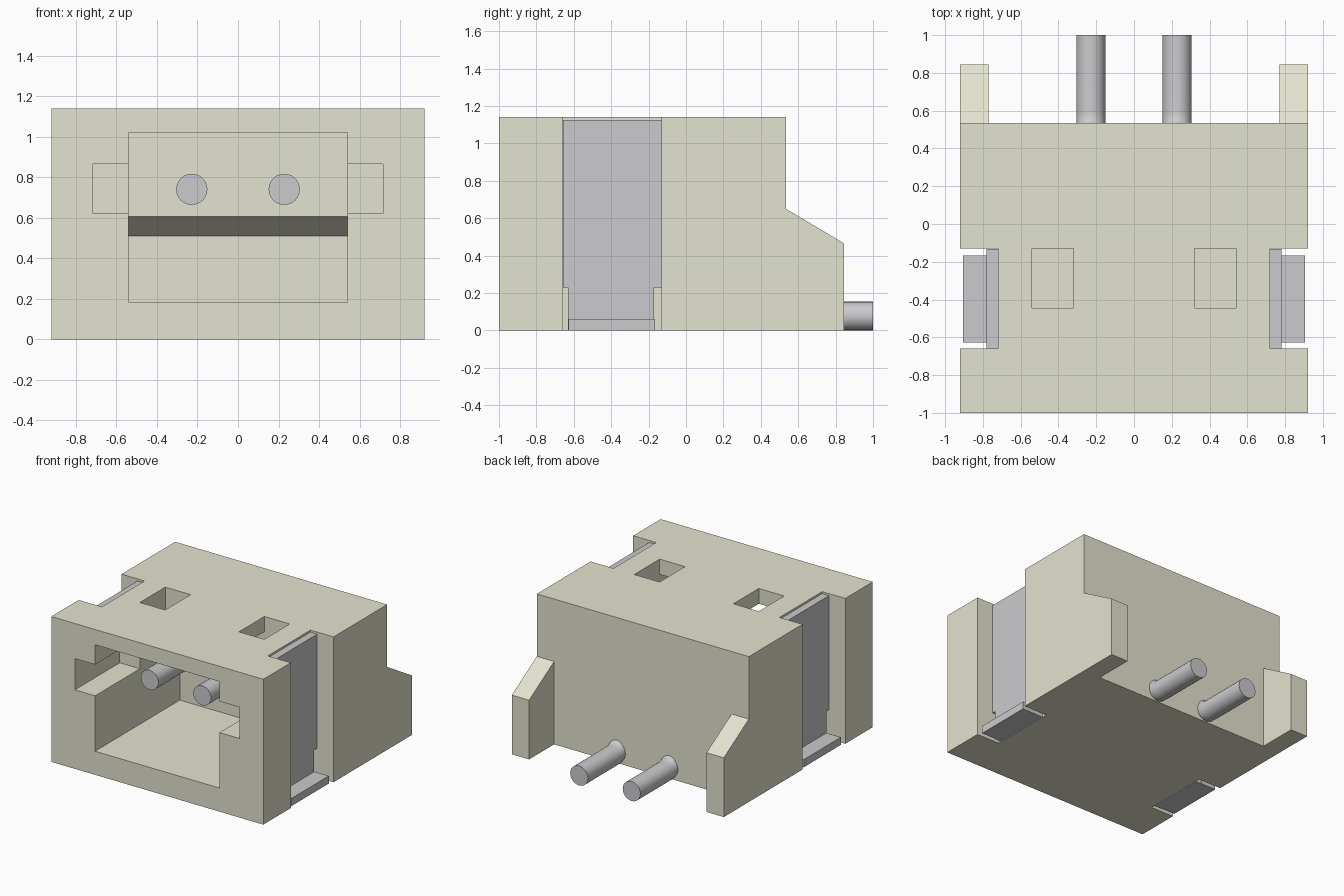
import bpy, bmesh, math
from mathutils import Vector

if "Cube" in bpy.data.objects:
    bpy.data.objects.remove(bpy.data.objects["Cube"])


def material(name, rgb):
    m = bpy.data.materials.new(name)
    m.use_nodes = True
    m.diffuse_color = (*rgb, 1)
    m.node_tree.nodes["Principled BSDF"].inputs["Base Color"].default_value = (*rgb, 1)
    return m


cream = material("cream plastic", (0.777, 0.769, 0.626))
steel = material("grey metal", (0.6, 0.59, 0.605))


def extrude(name, profile, x0, x1, mat):
    """Solid made from a (y, z) profile swept from x0 to x1."""
    bm = bmesh.new()
    face = bm.faces.new([bm.verts.new((x0, y, z)) for y, z in profile])
    swept = bmesh.ops.extrude_face_region(bm, geom=[face])["geom"]
    verts = [v for v in swept if isinstance(v, bmesh.types.BMVert)]
    bmesh.ops.translate(bm, verts=verts, vec=(x1 - x0, 0, 0))
    bmesh.ops.recalc_face_normals(bm, faces=bm.faces)
    mesh = bpy.data.meshes.new(name)
    bm.to_mesh(mesh)
    bm.free()
    mesh.materials.append(mat)
    obj = bpy.data.objects.new(name, mesh)
    bpy.context.collection.objects.link(obj)
    return obj


def box(name, x, y, z, mat):
    corners = [(y[0], z[0]), (y[1], z[0]), (y[1], z[1]), (y[0], z[1])]
    return extrude(name, corners, min(x), max(x), mat)


def cut(target, cutter):
    mod = target.modifiers.new("cut", "BOOLEAN")
    mod.operation, mod.solver, mod.object = "DIFFERENCE", "EXACT", cutter
    bpy.ops.object.select_all(action="DESELECT")
    bpy.context.view_layer.objects.active = target
    target.select_set(True)
    bpy.ops.object.modifier_apply(modifier=mod.name)
    bpy.data.objects.remove(cutter)


# Housing: side outline with sloped rear legs, then the space between the legs
housing = extrude("housing", [(-1, 0), (0.845, 0), (0.845, 0.465), (0.535, 0.65),
                              (0.535, 1.14), (-1, 1.14)], -0.92, 0.92, cream)
cut(housing, box("leg_gap", (-0.77, 0.77), (0.535, 1.1), (-0.1, 0.8), cream))

# Front socket with a deeper lower half and a sloped step
cut(housing, extrude("socket", [(-1.1, 0.185), (0.05, 0.185), (0.05, 0.51), (-0.13, 0.605),
                                (-0.13, 1.02), (-1.1, 1.02)], -0.54, 0.54, cream))

# Key notches beside the socket, outer clip slots and top windows
for s in (-1, 1):
    cut(housing, box("key_notch", (s * 0.5, s * 0.715), (-1.1, -0.445), (0.62, 0.865), cream))
    cut(housing, box("clip_slot", (s * 0.72, s * 1.1), (-0.66, -0.13), (-0.1, 1.3), cream))
    cut(housing, box("top_window", (s * 0.32, s * 0.54), (-0.445, -0.13), (0.95, 1.3), cream))

# Side solder clips: plate with a narrower lower end and a flat foot
for s, side in ((-1, "right"), (1, "left")):
    extrude(side + "_clip_plate", [(-0.63, 0), (-0.17, 0), (-0.17, 0.23), (-0.132, 0.23),
                                   (-0.132, 1.125), (-0.658, 1.125), (-0.658, 0.23),
                                   (-0.63, 0.23)], s * 0.721, s * 0.78, steel)
    box(side + "_clip_foot", (s * 0.775, s * 0.905), (-0.627, -0.167), (0, 0.06), steel)

# Bent contact pins: into the socket, down inside the housing, out at the rear
RADIUS, BEND = 0.077, 0.15
for s, side in ((-1, "right"), (1, "left")):
    path = [Vector((-0.77, 0.74))]
    for cy, cz, start in ((0.29, 0.59, 90), (0.59, RADIUS + BEND, 180)):
        for i in range(9):
            step = i / 8 * 90
            a = math.radians(start - step if start == 90 else start + step)
            path.append(Vector((cy + BEND * math.cos(a), cz + BEND * math.sin(a))))
    path.append(Vector((1, RADIUS)))
    curve = bpy.data.curves.new(side + "_pin", "CURVE")
    curve.dimensions = "3D"
    curve.bevel_depth, curve.bevel_resolution, curve.use_fill_caps = RADIUS, 10, True
    spline = curve.splines.new("POLY")
    spline.points.add(len(path) - 1)
    for point, p in zip(spline.points, path):
        point.co = (s * 0.228, p.x, p.y, 1)
    curve.materials.append(steel)
    pin = bpy.data.objects.new(side + "_pin", curve)
    bpy.context.collection.objects.link(pin)
    bpy.ops.object.select_all(action="DESELECT")
    bpy.context.view_layer.objects.active = pin
    pin.select_set(True)
    bpy.ops.object.convert(target="MESH")
    bpy.ops.object.shade_smooth_by_angle(angle=math.radians(35))
